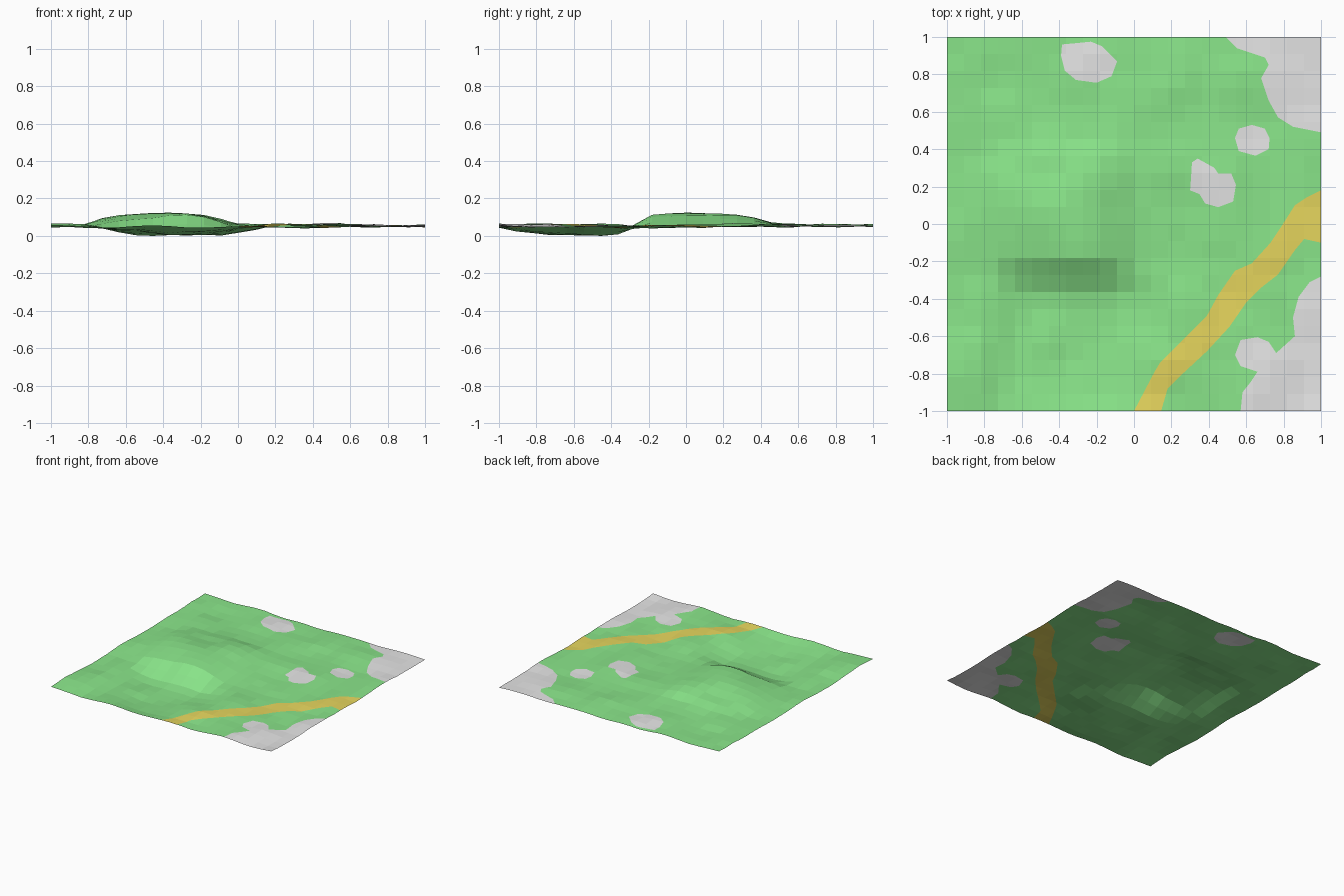
import bpy
import random
from mathutils import Vector, noise
from mathutils.geometry import delaunay_2d_cdt

random.seed(7)
if "Cube" in bpy.data.objects:
    bpy.data.objects.remove(bpy.data.objects["Cube"], do_unlink=True)

CELLS = 22
STEP = 2 / CELLS


def material(name, rgb):
    mat = bpy.data.materials.new(name)
    mat.use_nodes = True
    colour = (*rgb, 1)
    mat.diffuse_color = colour
    mat.node_tree.nodes["Principled BSDF"].inputs["Base Color"].default_value = colour
    return mat


def profile(points, t):
    """Piecewise linear curve, constant beyond its ends."""
    if t <= points[0][0]:
        return points[0][1]
    for (a, va), (b, vb) in zip(points, points[1:]):
        if t <= b:
            return va + (vb - va) * (t - a) / (b - a)
    return points[-1][1]


# Hill and hollow, each the product of a sideways and a lengthways profile
hill_x = [(-.82, 0), (-.73, .5), (-.64, .8), (-.55, .97), (-.45, 1), (-.27, 1),
          (-.18, .87), (-.1, .55), (0, .1), (.1, 0)]
hill_y = [(-.3, 0), (-.27, .05), (-.18, .8), (-.1, .95), (0, 1), (.18, 1), (.36, .65), (.45, .3), (.63, 0)]
hollow_x = [(-.82, 0), (-.64, .6), (-.45, .87), (-.18, 1), (-.09, .9), (0, .5), (.1, .22), (.2, 0)]
hollow_y = [(-1, .12), (-.9, .38), (-.8, .6), (-.7, .8), (-.55, .95), (-.45, 1), (-.36, .8), (-.27, .08), (-.2, 0)]


def corner_height(i, j):
    x, y = -1 + i * STEP, -1 + j * STEP
    hill = .06 * profile(hill_x, x) * profile(hill_y, y)
    hollow = .06 * profile(hollow_x, x) * profile(hollow_y, y)
    rolling = .018 * noise.noise(Vector((x * 4, y * 4, .5)))
    return .067 + hill - hollow + rolling + random.uniform(-.0025, .0025)


heights = [[corner_height(i, j) for j in range(CELLS + 1)] for i in range(CELLS + 1)]
lowest = min(min(column) for column in heights)


def height(x, y):
    """Bilinear height inside a grid cell."""
    u, v = (x + 1) / STEP, (y + 1) / STEP
    i = max(0, min(CELLS - 1, int(u)))
    j = max(0, min(CELLS - 1, int(v)))
    u, v = u - i, v - j
    near = heights[i][j] * (1 - u) + heights[i + 1][j] * u
    far = heights[i][j + 1] * (1 - u) + heights[i + 1][j + 1] * u
    return near * (1 - v) + far * v - lowest


# Outlines of the stony patches
back_stone = [(-.39, .9), (-.385, .96), (-.33, .965), (-.23, .975), (-.17, .95), (-.09, .87),
              (-.12, .79), (-.2, .755), (-.31, .77), (-.37, .82)]
back_corner = [(.49, 1), (.55, .94), (.7, .89), (.72, .85), (.68, .78), (.72, .66),
               (.77, .57), (.85, .52), (1, .49), (1, 1)]
small_stone = [(.54, .46), (.56, .51), (.63, .53), (.7, .51), (.725, .46),
               (.72, .4), (.65, .365), (.56, .39)]
middle_stone = [(.305, .25), (.31, .33), (.34, .35), (.43, .3), (.45, .27), (.52, .27),
                (.545, .21), (.53, .12), (.45, .09), (.38, .11), (.35, .16), (.3, .18)]
front_corner = [(.57, -1), (.58, -.9), (.62, -.85), (.66, -.79), (.57, -.76), (.54, -.7),
                (.57, -.62), (.66, -.605), (.72, -.63), (.76, -.69), (.86, -.6),
                (.85, -.5), (.88, -.39), (.94, -.31), (1, -.28), (1, -1)]

# Two sides of the winding path
path_upper = [(0, -1), (.11, -.79), (.14, -.74), (.31, -.57), (.39, -.49), (.45, -.38),
              (.54, -.25), (.63, -.21), (.73, -.1), (.79, -.01), (.86, .1), (.92, .14), (1, .18)]
path_lower = [(1, -.1), (.91, -.08), (.86, -.14), (.77, -.27), (.68, -.34), (.6, -.42),
              (.51, -.55), (.39, -.68), (.25, -.81), (.18, -.88), (.145, -1)]

stones = [back_stone, back_corner, small_stone, middle_stone, front_corner]
patches = [(outline, 1) for outline in stones] + [(path_upper + path_lower, 2)]

# Grid cells, then the patch outlines that cut them
points = [Vector((-1 + i * STEP, -1 + j * STEP))
          for i in range(CELLS + 1) for j in range(CELLS + 1)]
row = CELLS + 1
faces = [[i * row + j, (i + 1) * row + j, (i + 1) * row + j + 1, i * row + j + 1]
         for i in range(CELLS) for j in range(CELLS)]
cell_count = len(faces)
for outline, _ in patches:
    area = sum(a[0] * b[1] - b[0] * a[1] for a, b in zip(outline, outline[1:] + outline[:1]))
    ordered = outline if area > 0 else outline[::-1]
    start = len(points)
    points += [Vector(p) for p in ordered]
    faces.append(list(range(start, len(points))))

verts, _, cut_faces, _, _, sources = delaunay_2d_cdt(points, [], faces, 4, 1e-5)

# Ground sheet, coloured by the patch each face lies in
mesh = bpy.data.meshes.new("ground")
mesh.from_pydata([(v.x, v.y, height(v.x, v.y)) for v in verts], [], cut_faces)
mesh.materials.append(material("grass green", (.255, .79, .255)))
mesh.materials.append(material("stone grey", (.78, .78, .78)))
mesh.materials.append(material("path gold", (.79, .67, .11)))
for polygon, source in zip(mesh.polygons, sources):
    polygon.use_smooth = False
    for s in source:
        if s >= cell_count:
            polygon.material_index = patches[s - cell_count][1]
mesh.update()
ground = bpy.data.objects.new("ground", mesh)
bpy.context.collection.objects.link(ground)
